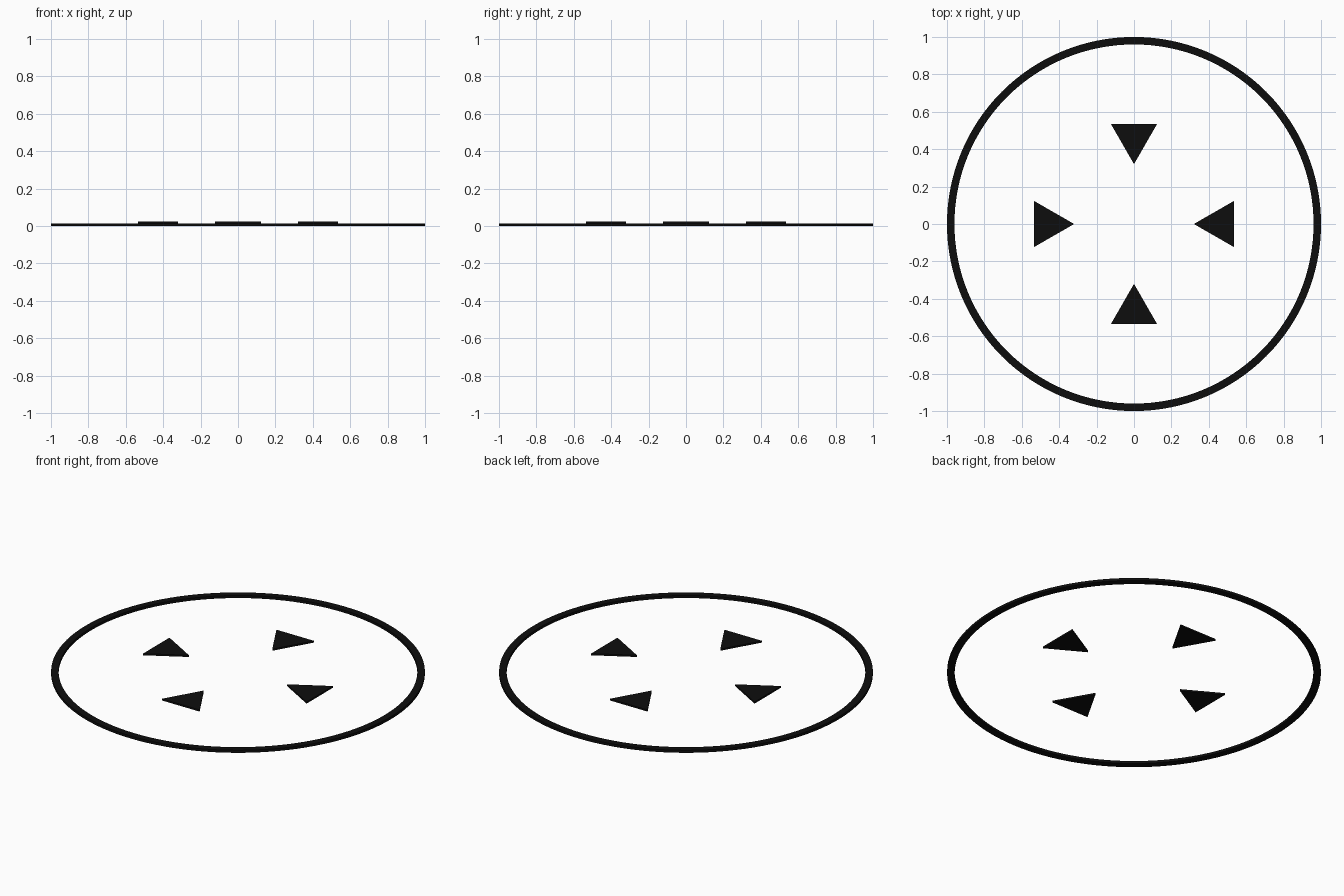
import bpy, bmesh, math

if "Cube" in bpy.data.objects:
    bpy.data.objects.remove(bpy.data.objects["Cube"])

black = bpy.data.materials.new("black")
black.diffuse_color = (0.004, 0.004, 0.004, 1)
black.use_nodes = True
black.node_tree.nodes["Principled BSDF"].inputs["Base Color"].default_value = black.diffuse_color


def slab(name, loops, z0, z1):
    """Extrude a flat outline (or an outer/inner pair of outlines) from z0 to z1."""
    bm = bmesh.new()
    low = [[bm.verts.new((x, y, z0)) for x, y in loop] for loop in loops]
    n = len(loops[0])
    if len(low) == 1:
        bm.faces.new(low[0])
    else:
        outer, inner = low
        for i in range(n):
            j = (i + 1) % n
            bm.faces.new((outer[i], outer[j], inner[j], inner[i]))
    result = bmesh.ops.extrude_face_region(bm, geom=bm.faces[:], use_keep_orig=True)
    top = [v for v in result["geom"] if isinstance(v, bmesh.types.BMVert)]
    bmesh.ops.translate(bm, verts=top, vec=(0, 0, z1 - z0))
    bmesh.ops.recalc_face_normals(bm, faces=bm.faces[:])
    mesh = bpy.data.meshes.new(name)
    bm.to_mesh(mesh)
    bm.free()
    mesh.materials.append(black)
    obj = bpy.data.objects.new(name, mesh)
    bpy.context.collection.objects.link(obj)
    return obj


def circle(r, n=128):
    return [(r * math.cos(2 * math.pi * i / n), r * math.sin(2 * math.pi * i / n))
            for i in range(n)]


# Thin outer ring
ring = slab("outer_ring", [circle(1.0), circle(0.96)], 0, 0.015)
bpy.context.view_layer.objects.active = ring
ring.select_set(True)
bpy.ops.object.shade_smooth_by_angle(angle=math.radians(30))

# Four arrowheads pointing at the centre
arrow = [(0.32, 0), (0.534, -0.123), (0.534, 0.123)]
for i, side in enumerate(("right", "back", "left", "front")):
    obj = slab("arrow_" + side, [arrow], 0.014, 0.024)
    obj.rotation_euler.z = i * math.pi / 2
